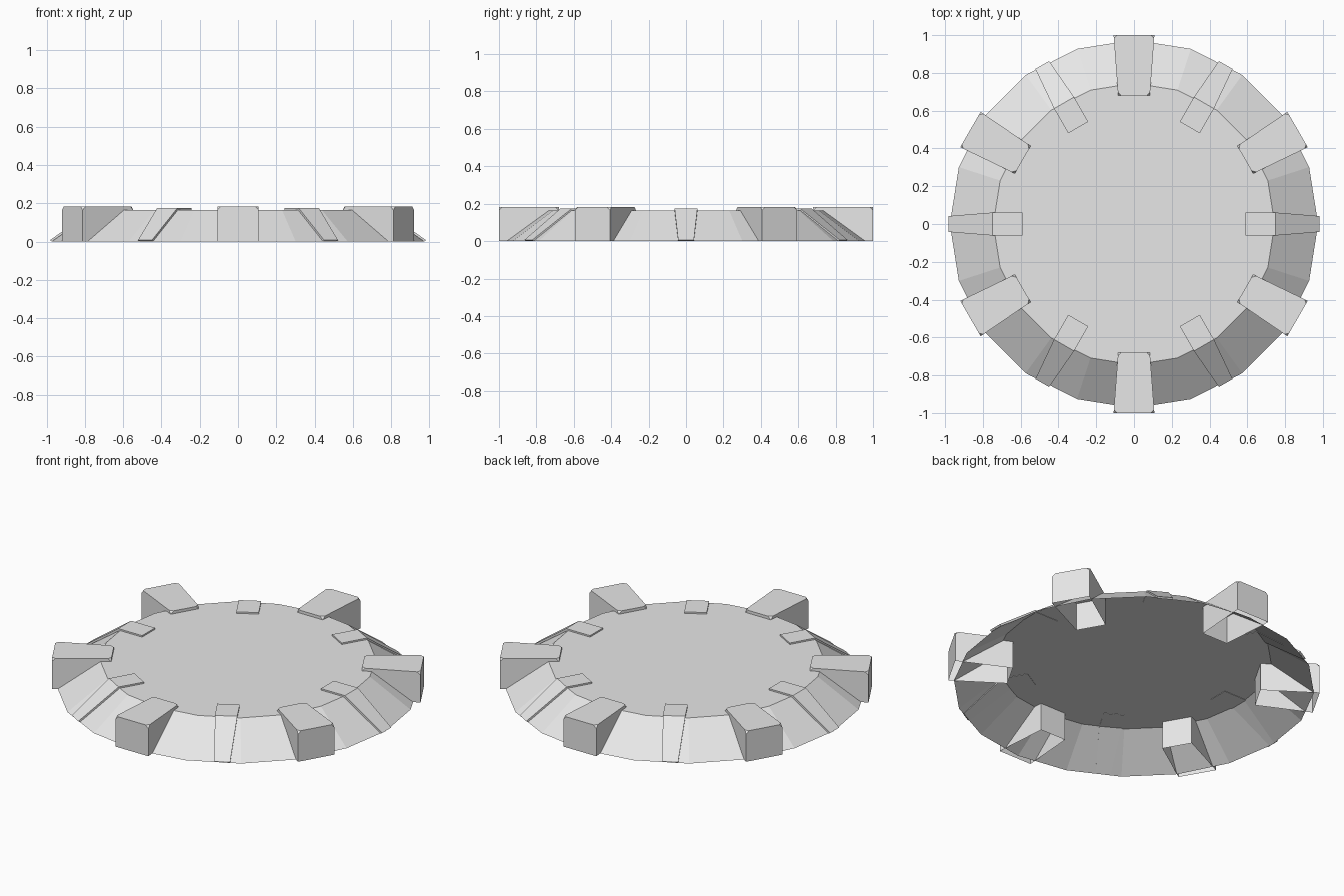
import bpy, bmesh, math
from mathutils import Matrix

if "Cube" in bpy.data.objects:
    bpy.data.objects.remove(bpy.data.objects["Cube"])

grey = bpy.data.materials.new("light_grey")
grey.diffuse_color = (0.8, 0.8, 0.8, 1)
grey.use_nodes = True
grey.node_tree.nodes["Principled BSDF"].inputs["Base Color"].default_value = grey.diffuse_color


def finish(bm, name, angle=0):
    """Turn a bmesh into a flat shaded object rotated about z."""
    bm.transform(Matrix.Rotation(angle, 4, 'Z'))
    me = bpy.data.meshes.new(name)
    bm.to_mesh(me)
    bm.free()
    me.materials.append(grey)
    ob = bpy.data.objects.new(name, me)
    bpy.context.collection.objects.link(ob)


def dish():
    """Twenty-sided cover: flat top and sloping skirt, open underneath."""
    bm = bmesh.new()
    n = 20

    def ring(r, z):
        return [bm.verts.new((r * math.cos(2 * math.pi * i / n),
                              r * math.sin(2 * math.pi * i / n), z)) for i in range(n)]
    low, top = ring(0.975, 0), ring(0.745, 0.165)
    bm.faces.new(top)
    for i in range(n):
        j = (i + 1) % n
        bm.faces.new((low[i], low[j], top[j], top[i]))
    finish(bm, "dish_cover")


def block(index, angle):
    """Tapered rim block with clipped top corners, open underneath."""
    bm = bmesh.new()
    plan = [(0.68, -0.084), (1.0, -0.108), (1.0, 0.108), (0.68, 0.084)]
    low = [bm.verts.new((x, y, 0)) for x, y in plan]
    top = [bm.verts.new((x, y, 0.182)) for x, y in plan]
    bm.faces.new(top)
    for i in range(4):
        j = (i + 1) % 4
        bm.faces.new((low[i], low[j], top[j], top[i]))
    bmesh.ops.bevel(bm, geom=top, offset=0.018, segments=1, affect='VERTICES')
    finish(bm, f"rim_block_{index}", angle)


def rib(index, angle, reach):
    """Thin strip that lies on the top and bends down the skirt."""
    bm = bmesh.new()
    # radius, height, half width: along the upper side, back along the lower
    section = [(0.59, 0.174, 0.061), (0.748, 0.174, 0.061), (0.982, 0.007, 0.042),
               (0.972, 0.0, 0.042), (0.74, 0.163, 0.061), (0.59, 0.163, 0.061)]
    sides = []
    for s in (-1, 1):
        sides.append([bm.verts.new((r * (reach if r > 0.6 else 1), s * w, z))
                      for r, z, w in section])
    a, b = sides
    for i in range(6):
        j = (i + 1) % 6
        bm.faces.new((a[i], a[j], b[j], b[i]))
    for s in sides:
        bm.faces.new((s[0], s[1], s[4], s[5]))
        bm.faces.new((s[1], s[2], s[3], s[4]))
    bmesh.ops.recalc_face_normals(bm, faces=bm.faces)
    finish(bm, f"skirt_rib_{index}", angle)


dish()
for k in range(6):
    block(k + 1, math.radians(30 + 60 * k))
    # the skirt is slightly narrower away from its corners
    rib(k + 1, math.radians(60 * k), 1.0 if k % 3 == 0 else 0.99)
